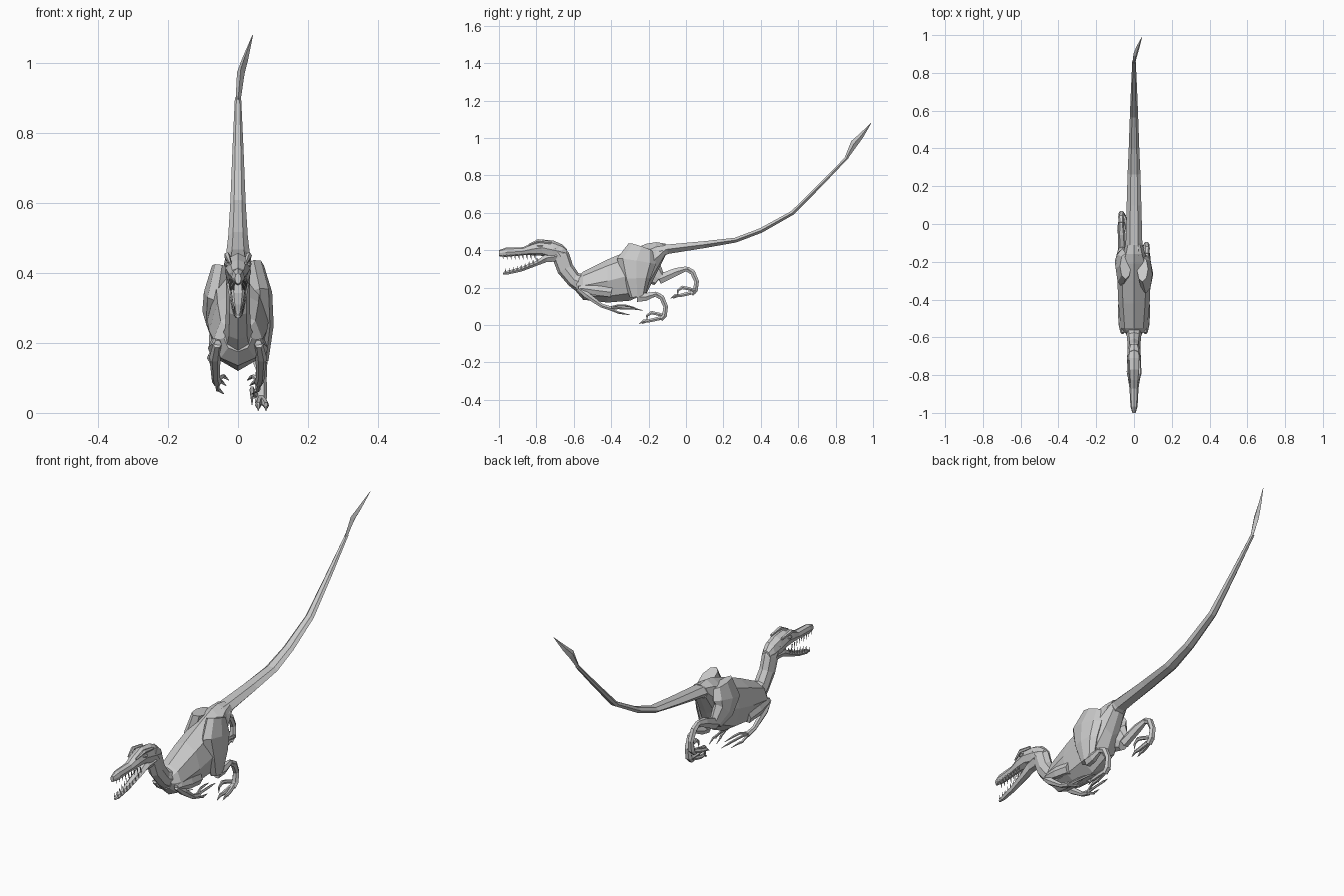
import bpy, bmesh, math
from mathutils import Vector


def ring_loft(bm, pts, n=8, upright=False):
    """Loft n-sided rings through (x, y, z, half width, half height)."""
    rings = []
    P = [Vector(p[:3]) for p in pts]
    for i, p in enumerate(pts):
        t = (P[min(i + 1, len(P) - 1)] - P[max(i - 1, 0)]).normalized()
        if upright:
            t = Vector((0, 1, 0))
        side = Vector((1, 0, 0))
        side = (side - t * side.dot(t)).normalized()
        up = side.cross(t)
        rings.append([bm.verts.new(P[i] + side * p[3] * math.cos(a) + up * p[4] * math.sin(a))
                      for a in [2 * math.pi * k / n for k in range(n)]])
    for a, b in zip(rings, rings[1:]):
        for k in range(n):
            bm.faces.new((a[k], a[(k + 1) % n], b[(k + 1) % n], b[k]))
    bm.faces.new(rings[0])
    bm.faces.new(rings[-1])


def part(name, lofts, n=8, upright=False):
    bm = bmesh.new()
    for pts in lofts:
        ring_loft(bm, pts, n, upright)
    bmesh.ops.recalc_face_normals(bm, faces=bm.faces)
    me = bpy.data.meshes.new(name)
    bm.to_mesh(me)
    bm.free()
    ob = bpy.data.objects.new(name, me)
    bpy.context.collection.objects.link(ob)
    return ob


def profile(rows):
    """(y, top, bottom, half width) rows to loft points."""
    return [(0, y, (t + b) / 2, w, (t - b) / 2) for y, t, b, w in rows]


# torso
part("torso", [profile([
    (-0.585, 0.25, 0.175, 0.04), (-0.55, 0.285, 0.135, 0.07), (-0.42, 0.35, 0.12, 0.083),
    (-0.30, 0.40, 0.13, 0.088), (-0.21, 0.435, 0.17, 0.08), (-0.16, 0.443, 0.27, 0.06),
    (-0.11, 0.435, 0.37, 0.046)])], 8, True)

# tail with a twisted end blade
part("tail", [[(0, -0.16, 0.39, 0.048, 0.045), (0, -0.10, 0.405, 0.044, 0.029),
               (0, 0.10, 0.43, 0.039, 0.021), (0, 0.265, 0.454, 0.034, 0.015),
               (0, 0.40, 0.505, 0.028, 0.015), (0, 0.57, 0.60, 0.022, 0.013),
               (0, 0.72, 0.75, 0.016, 0.011), (0, 0.865, 0.90, 0.009, 0.009)]], 6)
part("tail_blade", [[(0, 0.855, 0.89, 0.007, 0.008), (0.008, 0.90, 0.972, 0.011, 0.02),
                     (0.02, 0.935, 1.01, 0.009, 0.014), (0.042, 0.99, 1.08, 0.001, 0.001)]], 4)

# neck
part("neck", [[(0, -0.53, 0.21, 0.05, 0.06), (0, -0.60, 0.243, 0.037, 0.042),
               (0, -0.645, 0.30, 0.034, 0.045), (0, -0.668, 0.365, 0.034, 0.047),
               (0, -0.70, 0.41, 0.034, 0.042)]])

# skull and lower jaw
part("skull", [profile([
    (-1.0, 0.40, 0.368, 0.009), (-0.965, 0.413, 0.364, 0.019), (-0.87, 0.416, 0.373, 0.024),
    (-0.825, 0.438, 0.373, 0.031), (-0.77, 0.457, 0.37, 0.036), (-0.71, 0.452, 0.35, 0.037),
    (-0.66, 0.43, 0.35, 0.033), (-0.635, 0.405, 0.36, 0.022)])], 8, True)
part("lower_jaw", [profile([
    (-0.978, 0.28, 0.27, 0.006), (-0.95, 0.293, 0.269, 0.013), (-0.88, 0.311, 0.284, 0.018),
    (-0.80, 0.345, 0.314, 0.024), (-0.745, 0.385, 0.333, 0.03), (-0.69, 0.40, 0.335, 0.033)])],
    6, True)

# brow ridges and eyes
part("brows", [[(s * 0.022, -0.84, 0.428, 0.004, 0.005), (s * 0.031, -0.79, 0.45, 0.009, 0.01),
                (s * 0.03, -0.72, 0.44, 0.006, 0.008)] for s in (-1, 1)], 5)
part("eyes", [[(s * 0.031, -0.795, 0.425, 0.003, 0.004), (s * 0.033, -0.78, 0.425, 0.006, 0.009),
               (s * 0.033, -0.765, 0.425, 0.003, 0.004)] for s in (-1, 1)], 6)

# teeth along both jaws
teeth = []
for s in (-1, 1):
    for i in range(9):
        f = i / 8
        y, w = -0.98 + 0.17 * f, 0.011 + 0.013 * f
        teeth.append([(s * w, y, 0.378, 0.003, 0.005), (s * w, y + 0.004, 0.35, 0.0005, 0.0005)])
        z = 0.279 + 0.06 * f ** 1.5
        teeth.append([(s * w * 0.85, y + 0.015, z, 0.003, 0.005),
                      (s * w * 0.85, y + 0.013, z + 0.024, 0.0005, 0.0005)])
part("teeth", teeth, 4)

# folded arms: upper arm forward, forearm back, three long clawed fingers
for s, side in ((1, "right"), (-1, "left")):
    part(side + "_upper_arm", [[(s * 0.06, -0.40, 0.175, 0.022, 0.03), (s * 0.066, -0.48, 0.185, 0.02, 0.03),
                                (s * 0.06, -0.55, 0.195, 0.017, 0.022),
                                (s * 0.058, -0.575, 0.195, 0.011, 0.014)]], 6)
    part(side + "_forearm", [[(s * 0.06, -0.575, 0.195, 0.012, 0.012), (s * 0.066, -0.53, 0.16, 0.016, 0.019),
                              (s * 0.064, -0.45, 0.103, 0.012, 0.012),
                              (s * 0.06, -0.40, 0.088, 0.014, 0.013)]], 6)
    part(side + "_fingers", [
        [(s * 0.06, -0.42, 0.09, 0.007, 0.007), (s * (0.058 - d), -0.36, z + 0.008, 0.006, 0.006),
         (s * (0.052 - d), y - 0.05, z + 0.006, 0.005, 0.006), (s * (0.04 - d), y, z - 0.004, 0.001, 0.001)]
        for d, y, z in ((0, -0.30, 0.058), (0.006, -0.23, 0.082), (0.014, -0.27, 0.097))], 5)

# legs: the left one is the same limb swung back and up
for s, side, dy, dz in ((1, "right", 0, 0), (-1, "left", 0.165, 0.135)):
    def L(x, y, z, rx, rz):
        return (s * x, y + dy, z + dz, rx, rz)
    knee = (s * 0.062, -0.26 + dy * 0.7, 0.15 + dz * 0.7)
    part(side + "_thigh", [[(s * 0.045, -0.24 + dy * 0.1, 0.415, 0.03, 0.07),
                            (s * 0.062, -0.265 + dy * 0.2, 0.34, 0.036, 0.105),
                            (s * 0.066, -0.265 + dy * 0.4, 0.25 + dz * 0.3, 0.036, 0.075),
                            knee + (0.025, 0.04)]])
    part(side + "_shin", [[knee + (0.022, 0.03), L(0.066, -0.215, 0.15, 0.02, 0.024),
                           L(0.068, -0.165, 0.165, 0.013, 0.015),
                           L(0.068, -0.135, 0.15, 0.015, 0.016)]], 6)
    part(side + "_metatarsus", [[L(0.068, -0.16, 0.168, 0.013, 0.012), L(0.068, -0.13, 0.148, 0.016, 0.016),
                                 L(0.066, -0.108, 0.098, 0.016, 0.014),
                                 L(0.065, -0.115, 0.05, 0.018, 0.015),
                                 L(0.065, -0.135, 0.028, 0.016, 0.012)]], 6)
    toes = [[L(0.065, -0.118, 0.042, 0.01, 0.012),
             L(0.065 + d * 0.7, -0.165, 0.03, 0.01, 0.011),
             L(0.065 + d, -0.20, 0.022, 0.009, 0.01),
             L(0.065 + d, e + 0.025, 0.022, 0.007, 0.009),
             L(0.065 + d, e, 0.006, 0.001, 0.001)]
            for d, e in ((0.015, -0.235), (-0.007, -0.25))]
    # raised sickle claw on the inner toe
    toes.append([L(0.052, -0.118, 0.05, 0.008, 0.009), L(0.043, -0.155, 0.06, 0.009, 0.01),
                 L(0.04, -0.185, 0.066, 0.007, 0.011), L(0.04, -0.208, 0.05, 0.005, 0.007),
                 L(0.04, -0.21, 0.022, 0.001, 0.001)])
    part(side + "_toes", toes, 6)
